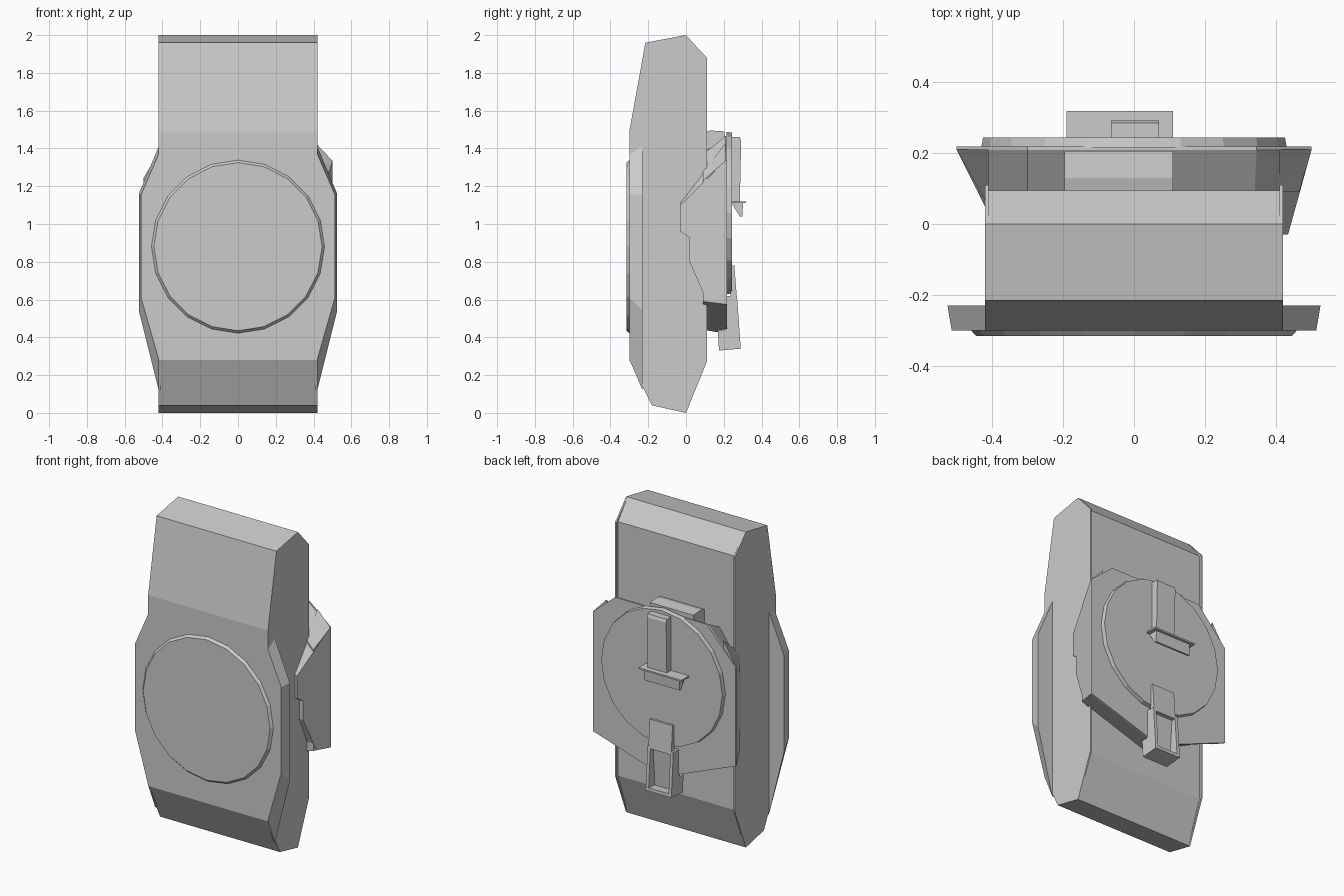
import bpy, bmesh
from math import cos, sin, pi

if "Cube" in bpy.data.objects:
    bpy.data.objects.remove(bpy.data.objects["Cube"])


def loft(name, ring_a, ring_b):
    """Solid between two matching rings of 3D points."""
    bm = bmesh.new()
    a = [bm.verts.new(p) for p in ring_a]
    b = [bm.verts.new(p) for p in ring_b]
    n = len(a)
    bm.faces.new(a)
    bm.faces.new(b[::-1])
    for i in range(n):
        j = (i + 1) % n
        bm.faces.new((a[i], b[i], b[j], a[j]))
    bmesh.ops.recalc_face_normals(bm, faces=bm.faces)
    mesh = bpy.data.meshes.new(name)
    bm.to_mesh(mesh)
    bm.free()
    ob = bpy.data.objects.new(name, mesh)
    bpy.context.collection.objects.link(ob)
    return ob


def prism(name, profile, x0, x1):
    """Side profile of (y, z) points extruded along x."""
    return loft(name, [(x0, y, z) for y, z in profile], [(x1, y, z) for y, z in profile])


def box(name, x0, x1, y0, y1, z0, z1):
    return prism(name, [(y0, z0), (y1, z0), (y1, z1), (y0, z1)], x0, x1)


def disc(name, z, y0, r0, y1, r1, n=20):
    """Round plate facing along y, with a different radius on each side."""
    def ring(y, r):
        return [(r * cos(2 * pi * i / n), y, z + r * sin(2 * pi * i / n)) for i in range(n)]
    return loft(name, ring(y0, r0), ring(y1, r1))


# Main body: faceted slab, with thin cheeks leaving a shallow back recess
def body_profile(back):
    return [(0, 2), (back, 1.88), (back, .27), (0, 0), (-.18, .04),
            (-.30, .28), (-.30, 1.49), (-.215, 1.96)]


prism("body", body_profile(.095), -.41, .41)
for side, label in ((1, "right"), (-1, "left")):
    prism("body_cheek_" + label, body_profile(.11), side * .41, side * .42)

    # Wing on each side of the front
    front = [(.41, 1.37), (.42, 1.37), (.513, 1.155), (.513, .61), (.42, .285), (.41, .285)]
    rear = [(.41, 1.41), (.42, 1.41), (.525, 1.16), (.525, .54), (.42, .12), (.41, .12)]
    loft("front_wing_" + label, [(side * x, -.30, z) for x, z in front],
         [(side * x, -.23, z) for x, z in rear])

# Front disc
disc("front_disc", .88, -.298, .46, -.315, .445)

# Back housing: seven-sided plate tapering in towards the body
outline = [(.345, 1.465), (.5, 1.335), (.5, .575), (0, .42), (-.5, .62), (-.5, 1.245), (-.3, 1.465)]
inner = [(.34, 1.37), (.465, 1.23), (.465, .59), (0, .44), (-.44, .65), (-.44, 1.2), (-.3, 1.40)]
loft("back_housing", [(x, .21, z) for x, z in outline], [(x, .09, z) for x, z in inner])
loft("back_plate", [(x, .208, z) for x, z in outline], [(x, .218, z) for x, z in outline])

# Flanges wrapping round the sides of the body
wrap = [(.21, 1.335), (-.03, 1.10), (-.03, .96), (.015, .93), (.015, .81), (.11, .59), (.21, .575)]
inner_z = [1.43, 1.12, .96, .93, .81, .59, .575]
loft("right_flange", [(.435 + (y + .025) * .277, y, z) for y, z in wrap],
     [(.41, y, z) for (y, _), z in zip(wrap, inner_z)])
wrap = [(.21, 1.245), (.05, 1.10), (.05, .80), (.21, .62)]
inner_z = [1.39, 1.25, .75, .58]
loft("left_flange", [(-.42 - (y - .05) * .5, y, z) for y, z in wrap],
     [(-.41, y, z) for (y, _), z in zip(wrap, inner_z)])

# Block on top of the housing, and the back disc
prism("housing_block", [(.09, 1.485), (.13, 1.495), (.205, 1.49), (.205, 1.3), (.09, 1.3)], -.195, .11)
disc("back_disc", 1.058, .215, .43, .243, .425)

# Upper clip: upright bar, shelf and wedge below it
prism("clip_bar", [(.235, 1.46), (.285, 1.46), (.292, 1.44), (.285, 1.115), (.235, 1.115)], -.065, .07)
box("clip_shelf", -.19, .11, .235, .318, 1.11, 1.12)
prism("clip_wedge", [(.24, 1.112), (.302, 1.112), (.298, 1.04), (.285, 1.04)], -.165, .085)

# Lower clip: open channel with a leaning tab at the top
rail = [(.215, .62), (.27, .62), (.29, .34), (.175, .33), (.168, .44), (.205, .44)]
prism("channel_rail_right", rail, .06, .08)
prism("channel_rail_left", rail, -.10, -.08)
prism("channel_floor", [(.175, .33), (.29, .34), (.289, .36), (.174, .35)], -.09, .07)
prism("channel_back", [(.205, .62), (.245, .62), (.225, .34), (.178, .34)], -.09, .07)
prism("channel_tab", [(.235, .60), (.27, .60), (.256, .78), (.235, .78)], -.085, .075)
